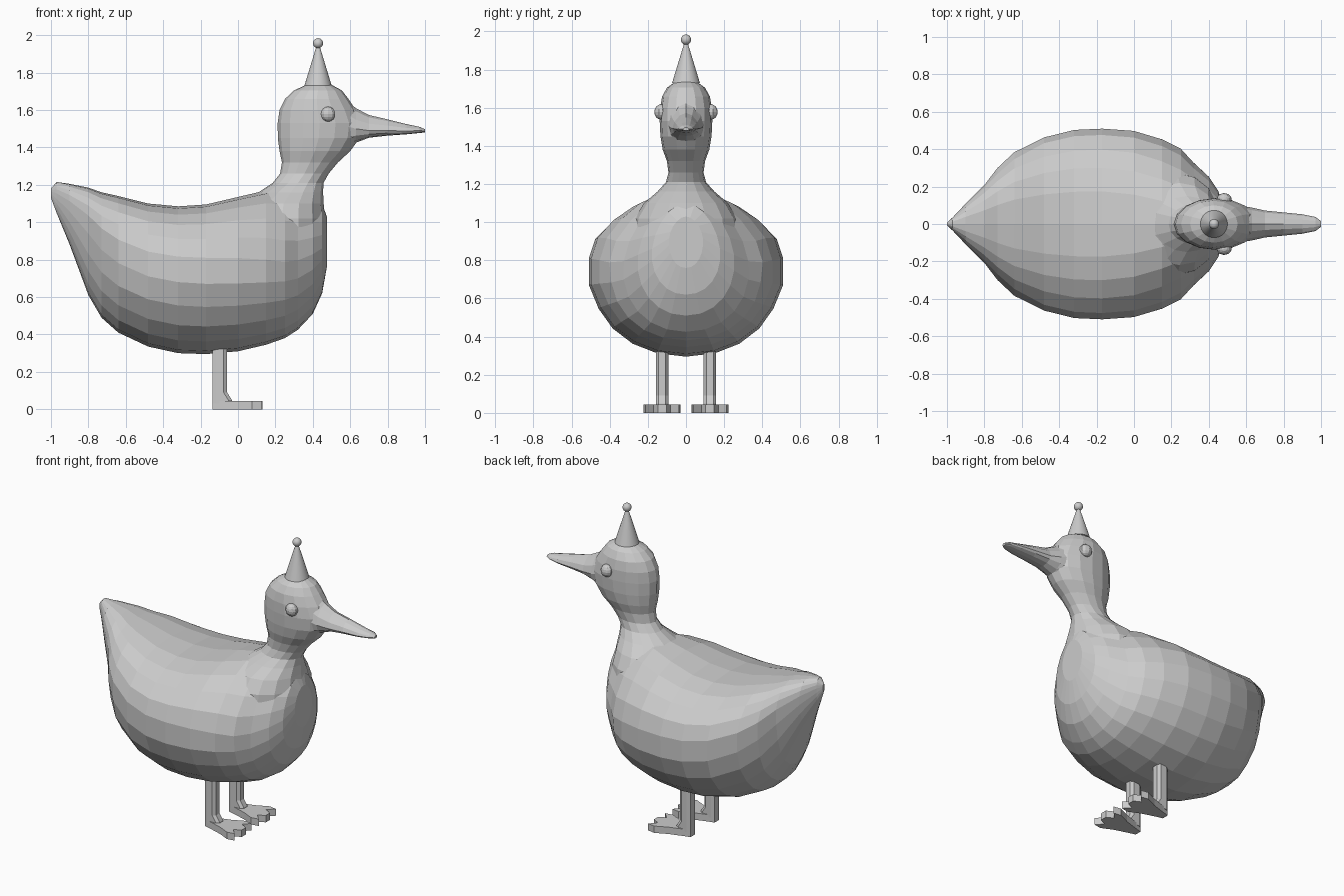
import bpy, bmesh, math
from mathutils import Vector

if "Cube" in bpy.data.objects:
    bpy.data.objects.remove(bpy.data.objects["Cube"])

GREY = bpy.data.materials.new("light grey")
GREY.diffuse_color = (0.6, 0.6, 0.6, 1)
GREY.use_nodes = True
GREY.node_tree.nodes["Principled BSDF"].inputs["Base Color"].default_value = GREY.diffuse_color


def finish(name, bm, smooth=False):
    bmesh.ops.recalc_face_normals(bm, faces=bm.faces)
    me = bpy.data.meshes.new(name)
    bm.to_mesh(me)
    bm.free()
    me.materials.append(GREY)
    for p in me.polygons:
        p.use_smooth = smooth
    ob = bpy.data.objects.new(name, me)
    bpy.context.collection.objects.link(ob)
    if smooth:
        bpy.context.view_layer.objects.active = ob
        ob.select_set(True)
        bpy.ops.object.shade_smooth_by_angle(angle=math.radians(35))
        ob.select_set(False)
    return ob


def loft(name, rings):
    """Skin a list of equally long point rings and cap both ends."""
    bm = bmesh.new()
    vs = [[bm.verts.new(p) for p in r] for r in rings]
    n = len(vs[0])
    for a, b in zip(vs, vs[1:]):
        for i in range(n):
            j = (i + 1) % n
            bm.faces.new((a[i], a[j], b[j], b[i]))
    bm.faces.new(vs[0])
    bm.faces.new(vs[-1])
    return finish(name, bm)


def sgnpow(v, p):
    return math.copysign(abs(v) ** p, v)


def upright_ring(x, z0, z1, hw, zw, n=22, low=2.1, high=2.4):
    """Cross-section in the y-z plane, widest at height zw."""
    pts = []
    for i in range(n):
        a = math.tau * i / n - math.pi / 2
        s, c = math.sin(a), math.cos(a)
        e = 2 / (high if s > 0 else low)
        h = (z1 - zw) if s > 0 else (zw - z0)
        pts.append(Vector((x, hw * sgnpow(c, e), zw + h * sgnpow(s, e))))
    return pts


# Body: x, bottom, top, half width, height of widest point
sections = [
    (-1.00, 1.13, 1.18, 0.008, 1.16), (-0.97, 1.05, 1.215, 0.035, 1.14),
    (-0.90, 0.88, 1.205, 0.11, 1.09), (-0.80, 0.61, 1.185, 0.21, 1.00),
    (-0.73, 0.49, 1.16, 0.29, 0.92), (-0.64, 0.41, 1.14, 0.375, 0.85),
    (-0.48, 0.335, 1.10, 0.455, 0.78), (-0.32, 0.30, 1.085, 0.495, 0.75),
    (-0.17, 0.295, 1.095, 0.502, 0.74), (0.00, 0.31, 1.135, 0.49, 0.74),
    (0.15, 0.345, 1.17, 0.445, 0.74), (0.25, 0.38, 1.17, 0.395, 0.74),
    (0.32, 0.425, 1.15, 0.33, 0.75), (0.40, 0.51, 1.13, 0.255, 0.79),
    (0.45, 0.62, 1.10, 0.18, 0.83), (0.475, 0.76, 1.03, 0.09, 0.90)]
rings = []
for s in sections:
    # shoulders slope in towards the neck
    slope = min(1, max(0, (s[0] + 0.1) / 0.35))
    ring = upright_ring(*s, high=2.4 - 0.6 * slope)
    for p in ring:
        # folded wing stands slightly proud of the side
        edge = 0.58 + max(0, p.x) ** 2 * 3
        if -0.75 < p.x < 0.3 and edge < p.z < 0.97:
            p.y += math.copysign(0.012, p.y)
    rings.append(ring)
loft("body", rings)

# Neck and head: height, back, front, half width
neck = [
    (0.92, 0.00, 0.472, 0.28), (1.02, 0.00, 0.466, 0.27), (1.10, 0.03, 0.458, 0.22),
    (1.16, 0.11, 0.455, 0.15), (1.21, 0.185, 0.457, 0.105), (1.26, 0.225, 0.485, 0.092),
    (1.32, 0.235, 0.535, 0.10), (1.38, 0.222, 0.60, 0.122), (1.45, 0.213, 0.65, 0.134),
    (1.53, 0.212, 0.66, 0.138), (1.60, 0.222, 0.63, 0.136), (1.66, 0.252, 0.59, 0.125),
    (1.705, 0.30, 0.555, 0.10), (1.735, 0.365, 0.50, 0.06)]
rings = []
for z, xb, xf, hw in neck:
    c, r = (xb + xf) / 2, (xf - xb) / 2
    rings.append([(c + r * math.cos(math.tau * i / 16), hw * math.sin(math.tau * i / 16), z)
                  for i in range(16)])
loft("neck_and_head", rings)

# Bill: x, bottom, top, half width, height of widest point
bill = [(0.56, 1.38, 1.67, 0.10, 1.52), (0.63, 1.425, 1.61, 0.088, 1.50),
        (0.70, 1.452, 1.573, 0.072, 1.49), (0.80, 1.463, 1.55, 0.062, 1.49),
        (0.90, 1.47, 1.525, 0.052, 1.488), (0.97, 1.477, 1.51, 0.038, 1.49),
        (1.00, 1.48, 1.497, 0.015, 1.488)]
loft("bill", [upright_ring(*s, n=12, low=2, high=1.7) for s in bill])

# Eyes
for side, label in ((-1, "right"), (1, "left")):
    bm = bmesh.new()
    bmesh.ops.create_uvsphere(bm, u_segments=10, v_segments=8, radius=0.04)
    bmesh.ops.scale(bm, vec=(1, 0.85, 1), verts=bm.verts)
    bmesh.ops.translate(bm, vec=(0.482, side * 0.132, 1.578), verts=bm.verts)
    finish(label + "_eye", bm)

# Party hat and its bobble
bm = bmesh.new()
bmesh.ops.create_cone(bm, cap_ends=True, segments=32, radius1=0.073, radius2=0.006, depth=0.22)
bmesh.ops.translate(bm, vec=(0.428, 0, 1.84), verts=bm.verts)
finish("hat", bm, True)
bm = bmesh.new()
bmesh.ops.create_uvsphere(bm, u_segments=20, v_segments=12, radius=0.027)
bmesh.ops.translate(bm, vec=(0.428, 0, 1.957), verts=bm.verts)
finish("hat_bobble", bm, True)

# Legs and webbed feet
foot_half = [(-0.136, 0.022), (-0.09, 0.034), (0.0, 0.062), (0.075, 0.097), (0.125, 0.088),
             (0.085, 0.045), (0.13, 0.022)]
outline = foot_half + [(x, -y) for x, y in reversed(foot_half)]
leg_half = [(-0.136, 0.022), (-0.115, 0.032), (-0.077, 0.032), (-0.058, 0.018)]
leg_plan = leg_half + [(x, -y) for x, y in reversed(leg_half)]
for side, label in ((-1, "right"), (1, "left")):
    yc = side * 0.125
    loft(label + "_foot", [[(x, yc + y, z) for x, y in outline] for z in (0, 0.045)])
    # the shin flares forward where it meets the foot
    loft(label + "_leg", [[(x + (f if x > -0.1 else 0), yc + y, z) for x, y in leg_plan]
                          for z, f in ((0.03, 0.025), (0.05, 0.025), (0.09, 0), (0.36, 0))])
